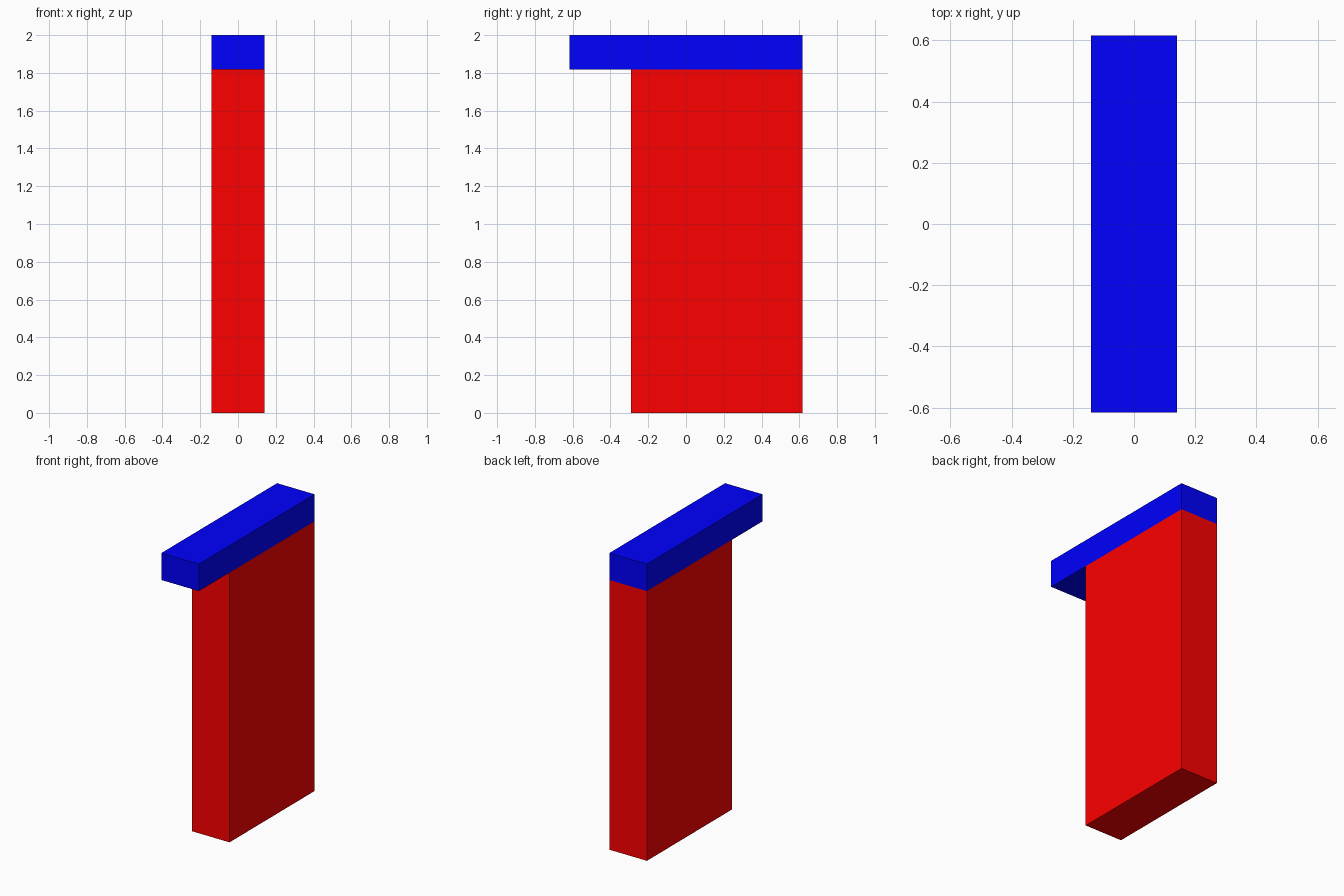
import bpy

if "Cube" in bpy.data.objects:
    bpy.data.objects.remove(bpy.data.objects["Cube"])


def material(name, color):
    mat = bpy.data.materials.new(name)
    mat.diffuse_color = color
    mat.use_nodes = True
    mat.node_tree.nodes["Principled BSDF"].inputs["Base Color"].default_value = mat.diffuse_color
    return mat


def box(name, lo, hi, mat):
    center = [(a + b) / 2 for a, b in zip(lo, hi)]
    bpy.ops.mesh.primitive_cube_add(size=1, location=center)
    obj = bpy.context.object
    obj.name = name
    obj.scale = [b - a for a, b in zip(lo, hi)]
    bpy.ops.object.transform_apply(location=False, rotation=False, scale=True)
    obj.data.materials.append(mat)
    return obj


HALF_X, HALF_Y = 0.14, 0.616
SPLIT = 1.818

# Upright slab, flush with the back of the top
box("upright", (-HALF_X, -0.29, 0), (HALF_X, HALF_Y, SPLIT),
    material("red", (1, 0, 0, 1)))

# Top bar overhanging at the front
box("top_bar", (-HALF_X, -HALF_Y, SPLIT), (HALF_X, HALF_Y, 2),
    material("blue", (0, 0, 1, 1)))
